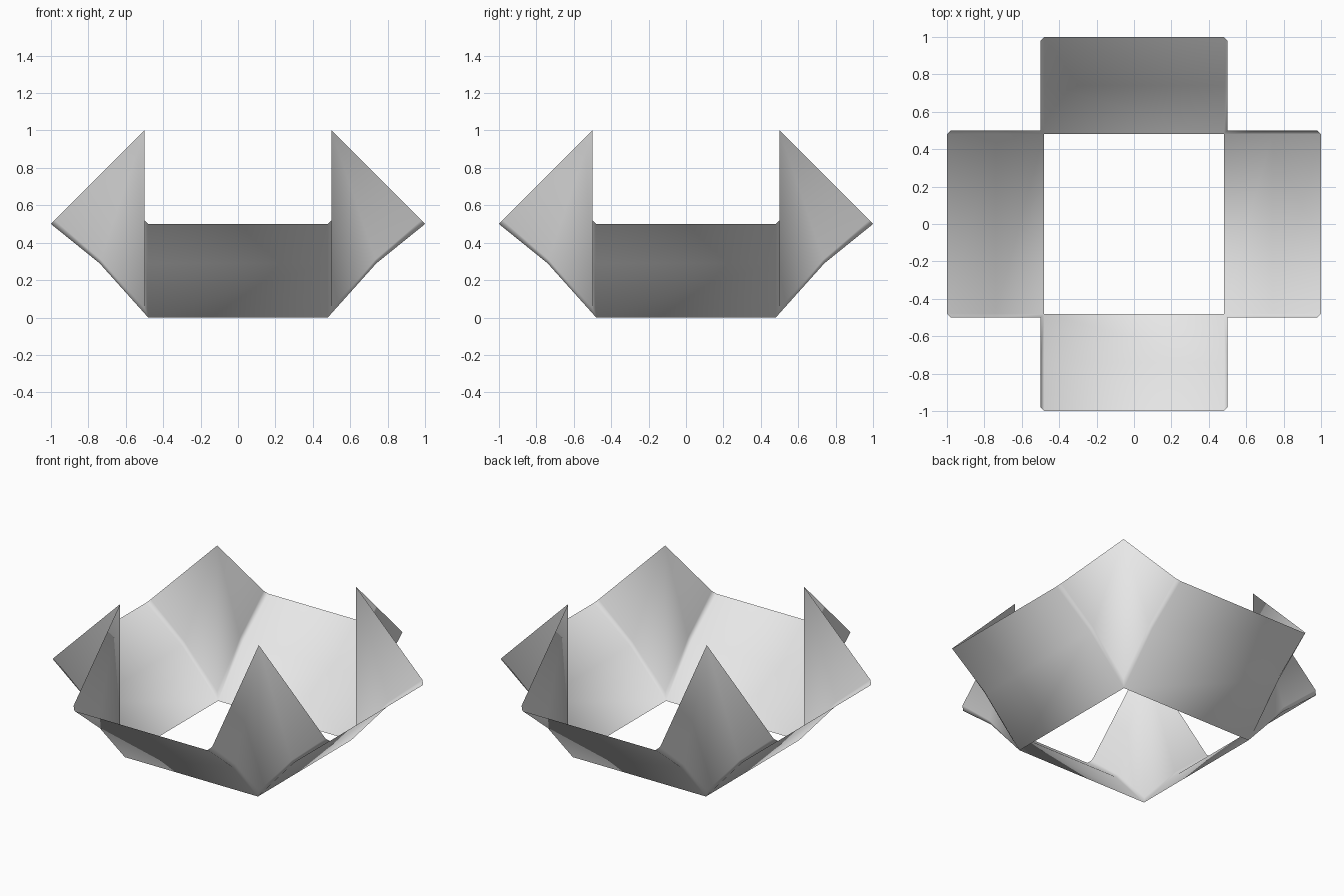
import bpy
import bmesh
from math import pi
from mathutils import Matrix, Vector

cube = bpy.data.objects.get("Cube")
if cube:
    bpy.data.objects.remove(cube, do_unlink=True)

# Single paper colour
paper = bpy.data.materials.new("grey paper")
paper.use_nodes = True
grey = (0.8, 0.8, 0.8, 1)
paper.diffuse_color = grey
paper.node_tree.nodes["Principled BSDF"].inputs["Base Color"].default_value = grey

# Flap profile (y, z) from base opening to rim, and the matching edge of the corner fin
flap_profile = [(-0.48, 0), (-0.74, 0.29), (-1, 0.5)]
fin_profile = [(-0.5, 0.05), (-0.735, 0.31), (-0.98, 0.52)]
FLAP_X, FIN_X, APEX_Z = 0.48, 0.5, 1

bm = bmesh.new()


def face(points, turn):
    bm.faces.new([bm.verts.new(turn @ Vector(p)) for p in points])


def row(x, profile):
    return [(x, y, z) for y, z in profile]


def side(turn):
    """One sloping flap with a creased edge and half a corner fin at each end."""
    left, right = row(-FLAP_X, flap_profile), row(FLAP_X, flap_profile)
    for i in range(2):
        face([left[i], right[i], right[i + 1], left[i + 1]], turn)
        for s in (-1, 1):
            flap = row(s * FLAP_X, flap_profile)
            fin = row(s * FIN_X, fin_profile)
            apex = (s * FIN_X, -FIN_X, APEX_Z)
            face([flap[i], fin[i], fin[i + 1], flap[i + 1]], turn)
            face([fin[i], apex, fin[i + 1]], turn)


for k in range(4):
    side(Matrix.Rotation(k * pi / 2, 3, 'Z'))

# Join the sides along the vertical corner folds
bmesh.ops.remove_doubles(bm, verts=bm.verts, dist=0.001)
bmesh.ops.recalc_face_normals(bm, faces=bm.faces)

mesh = bpy.data.meshes.new("folded_bowl")
bm.to_mesh(mesh)
bm.free()
mesh.materials.append(paper)
mesh.shade_smooth()
bowl = bpy.data.objects.new("folded_bowl", mesh)
bpy.context.collection.objects.link(bowl)
